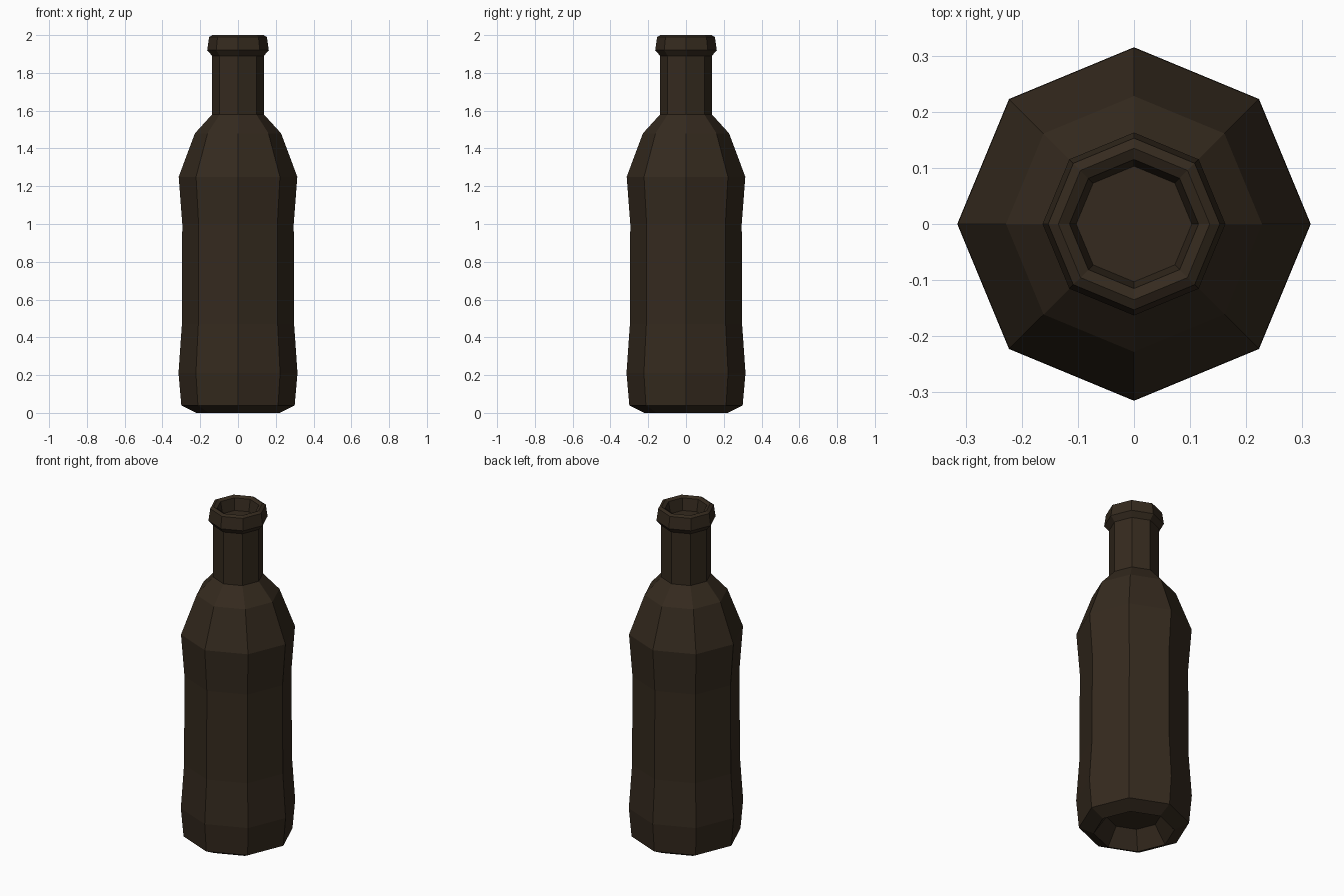
import bpy, bmesh
from math import cos, sin, tau

if "Cube" in bpy.data.objects:
    bpy.data.objects.remove(bpy.data.objects["Cube"])

SIDES = 8

# (radius, height) from the base recess, up the outside, over the lip, into the mouth
PROFILE = [
    (0.15, 0.10), (0.22, 0.0), (0.30, 0.04), (0.315, 0.21), (0.297, 0.47),
    (0.295, 1.0), (0.314, 1.25), (0.228, 1.48), (0.137, 1.58), (0.137, 1.89),
    (0.163, 1.92), (0.153, 1.99), (0.135, 2.0), (0.115, 1.99), (0.103, 1.92),
]


def lathe(name, profile, material):
    bm = bmesh.new()
    rings = [[bm.verts.new((r * cos(tau * i / SIDES), r * sin(tau * i / SIDES), z))
              for i in range(SIDES)] for r, z in profile]
    for low, high in zip(rings, rings[1:]):
        for i in range(SIDES):
            j = (i + 1) % SIDES
            bm.faces.new((low[i], low[j], high[j], high[i]))
    # close the base recess and the mouth
    bm.faces.new(rings[0][::-1])
    bm.faces.new(rings[-1])
    bmesh.ops.recalc_face_normals(bm, faces=bm.faces)
    mesh = bpy.data.meshes.new(name)
    bm.to_mesh(mesh)
    bm.free()
    mesh.materials.append(material)
    obj = bpy.data.objects.new(name, mesh)
    bpy.context.collection.objects.link(obj)
    return obj


# dark brown glass
glass = bpy.data.materials.new("brown_glass")
glass.diffuse_color = (0.035, 0.023, 0.013, 1)
glass.use_nodes = True
glass.node_tree.nodes["Principled BSDF"].inputs["Base Color"].default_value = glass.diffuse_color

lathe("bottle", PROFILE, glass)
